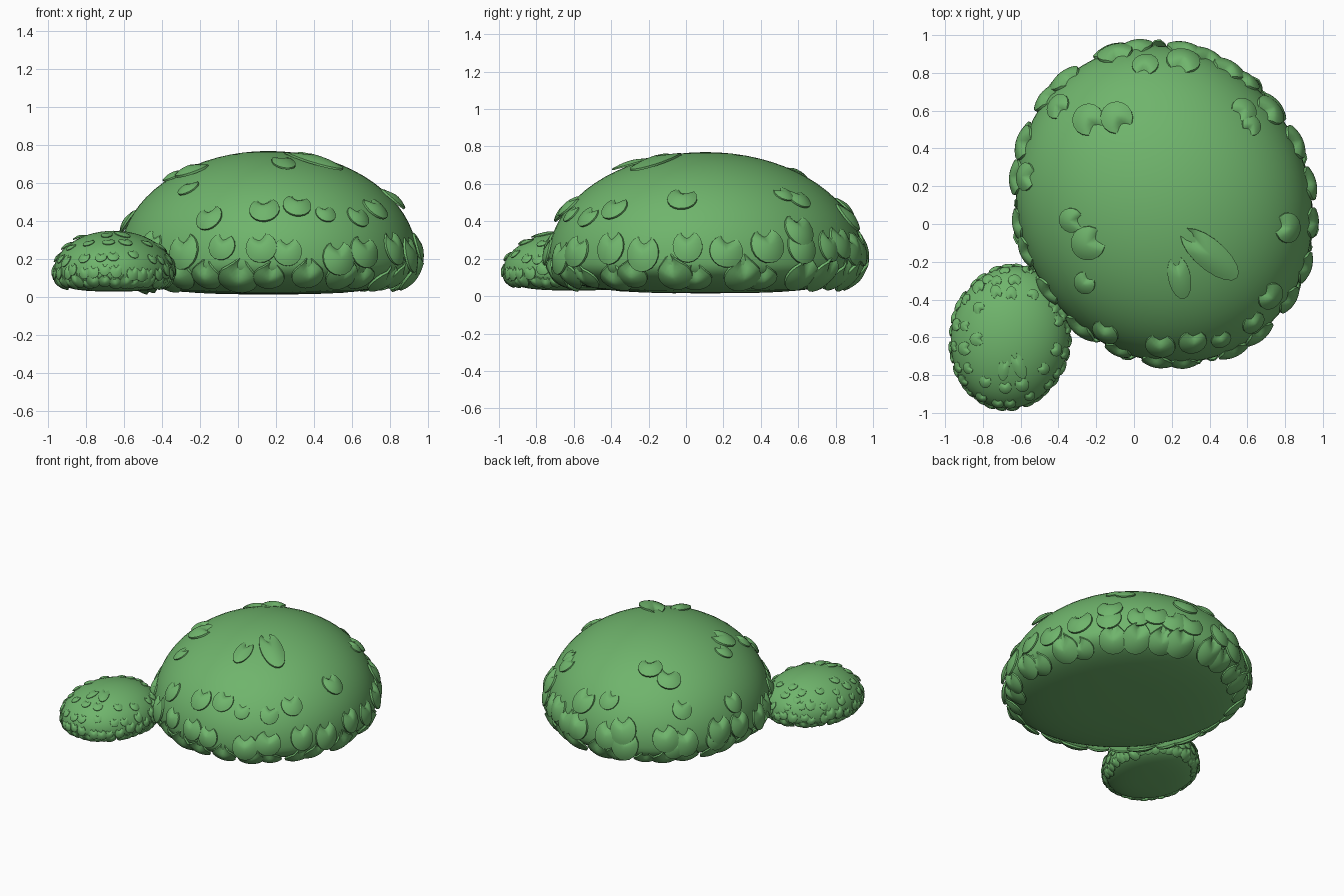
import bpy, math, random
from mathutils import Vector

if "Cube" in bpy.data.objects:
    bpy.data.objects.remove(bpy.data.objects["Cube"])

random.seed(4)
green = bpy.data.materials.new("leaf_green")
green.diffuse_color = (0.16, 0.46, 0.15, 1)
green.use_nodes = True
green.node_tree.nodes["Principled BSDF"].inputs["Base Color"].default_value = green.diffuse_color


def make(name, verts, faces):
    me = bpy.data.meshes.new(name)
    me.from_pydata(verts, [], faces)
    me.materials.append(green)
    me.polygons.foreach_set("use_smooth", [True] * len(me.polygons))
    ob = bpy.data.objects.new(name, me)
    bpy.context.collection.objects.link(ob)
    bpy.context.view_layer.objects.active = ob
    ob.select_set(True)
    bpy.ops.object.shade_smooth_by_angle(angle=math.radians(50))
    ob.select_set(False)


class Bush:
    # skew turns the oval footprint diagonally while keeping its x and y extents
    def __init__(self, cx, cy, rx, ry, skew, zc, up, low):
        self.c, self.rx = (cx, cy), rx
        self.k = skew / rx
        self.m = math.sqrt(ry * ry - self.k ** 2)
        self.zc, self.up, self.low = zc, up, low

    # Domed top, squarish flattened underside
    def point(self, az, ph):
        c, s = max(math.cos(ph), 0.0), math.sin(ph)
        if ph >= 0:
            r, z = c, self.zc + self.up * s
        else:
            r, z = c ** 0.66, self.zc - self.low * abs(s) ** 0.75
        u, w = r * math.cos(az), r * math.sin(az)
        return Vector((self.c[0] + self.rx * u,
                       self.c[1] + self.k * u + self.m * w, z))

    def body(self, name, seg=64, rings=36):
        v, f = [], []
        for j in range(1, rings):
            ph = -math.pi / 2 + math.pi * j / rings
            v += [self.point(2 * math.pi * i / seg, ph) for i in range(seg)]
        for j in range(rings - 2):
            for i in range(seg):
                k = (i + 1) % seg
                f.append((j * seg + i, j * seg + k, (j + 1) * seg + k, (j + 1) * seg + i))
        n = len(v)
        v += [self.point(0, -math.pi / 2), self.point(0, math.pi / 2)]
        for i in range(seg):
            k = (i + 1) % seg
            f += [(n, k, i), (n + 1, n - seg + i, n - seg + k)]
        make(name, v, f)

    # Frame on the surface: position, sideways, downhill, outward
    def frame(self, az, ph):
        e = 0.02
        p = self.point(az, ph)
        down = (self.point(az, ph - e) - self.point(az, ph + e)).normalized()
        side = self.point(az + e, ph) - self.point(az - e, ph)
        out = side.cross(-down).normalized()
        return p, down.cross(out), down, out

    def above(self, x, y):
        u = (x - self.c[0]) / self.rx
        w = (y - self.c[1] - self.k * u) / self.m
        return math.atan2(w, u), math.acos(min(1, math.hypot(u, w)))


# Cupped leaf: bulging disc with a notch sunk into the dome at its upper end
def leaf(v, f, fr, w, h, twist=0.0, seg=18, rings=5):
    p, side, down, out = fr
    a, b = math.cos(twist), math.sin(twist)
    side, down = side * a + down * b, down * a - side * b
    t = min(w, h)
    base = len(v)

    def place(u, d, z):
        v.append(p + side * (u * w) + down * (d * h) + out * (z * t))

    def height(u, d):
        notch = 0.75 * math.exp(-(u / 0.3) ** 2 - ((d + 0.9) / 0.42) ** 2)
        return 0.14 + 0.13 * d + 0.27 * (1 - u * u - d * d) - notch

    place(0, 0, height(0, 0))
    for j in range(1, rings + 2):
        r = min(j / rings, 1)
        for i in range(seg):
            q = 2 * math.pi * i / seg
            u, d = r * math.sin(q), r * math.cos(q)
            place(u, d, height(u, d) - (0.14 if j > rings else 0))
    place(0, 0, 0.0)
    last = len(v) - 1
    for i in range(seg):
        k = (i + 1) % seg
        f.append((base, base + 1 + i, base + 1 + k))
        for j in range(rings):
            o = base + 1 + j * seg
            f.append((o + i, o + seg + i, o + seg + k, o + k))
        o = base + 1 + rings * seg
        f.append((o + i, last, o + k))


# Ring of leaves around a dome with slight scatter
def row(bush, v, f, count, ph, size, jitter):
    start = random.random()
    for i in range(count):
        az = 2 * math.pi * (i + start + random.uniform(-0.25, 0.25)) / count
        s = size * random.uniform(0.85, 1.15)
        fr = bush.frame(az, ph + random.uniform(-jitter, jitter))
        leaf(v, f, fr, s, s * random.uniform(0.95, 1.15), random.uniform(-0.3, 0.3))


# Large bush
big = Bush(0.16, 0.105, 0.785, 0.84, -0.052, 0.2, 0.57, 0.185)
big.body("large_bush_body")
v, f = [], []
row(big, v, f, 28, -0.42, 0.092, 0.08)
row(big, v, f, 24, 0.07, 0.085, 0.06)
upper = [(-.24, -.10, .09), (-.33, .02, .065), (-.26, -.31, .06), (-.24, .55, .085),
         (-.09, .56, .085), (-.40, .62, .07), (.06, .84, .07), (.26, .86, .09),
         (-.10, .90, .095), (.58, .60, .07), (.62, .52, .055), (.81, -.02, .08),
         (-.57, .25, .075), (-.58, .43, .095), (.14, -.64, .08), (.31, -.62, .075),
         (.46, -.61, .055), (-.15, -.57, .075), (.63, -.52, .065), (.72, -.38, .075),
         (.50, .82, .09), (.72, .60, .09), (-.43, .75, .08)]
for x, y, s in upper:
    leaf(v, f, big.frame(*big.above(x, y)), s, s * 1.05, random.uniform(-0.3, 0.3))
leaf(v, f, big.frame(*big.above(0.40, -0.16)), 0.08, 0.195, 0.12)
leaf(v, f, big.frame(*big.above(0.24, -0.28)), 0.06, 0.12, 0.0)
make("large_bush_leaves", v, f)

# Small bush
small = Bush(-0.655, -0.6, 0.315, 0.378, 0.007, 0.135, 0.215, 0.105)
small.body("small_bush_body", 48, 28)
v, f = [], []
row(small, v, f, 36, -0.45, 0.036, 0.1)
row(small, v, f, 32, 0.0, 0.034, 0.08)
row(small, v, f, 20, 0.35, 0.032, 0.1)
row(small, v, f, 14, 0.7, 0.032, 0.12)
for x, y, w, h, tw in [(-.69, -.77, .03, .06, .1), (-.61, -.75, .035, .075, .1),
                       (-.73, -.36, .03, .04, 0), (-.65, -.37, .03, .04, 0),
                       (-.83, -.61, .035, .04, 0)]:
    leaf(v, f, small.frame(*small.above(x, y)), w, h, tw)
make("small_bush_leaves", v, f)
